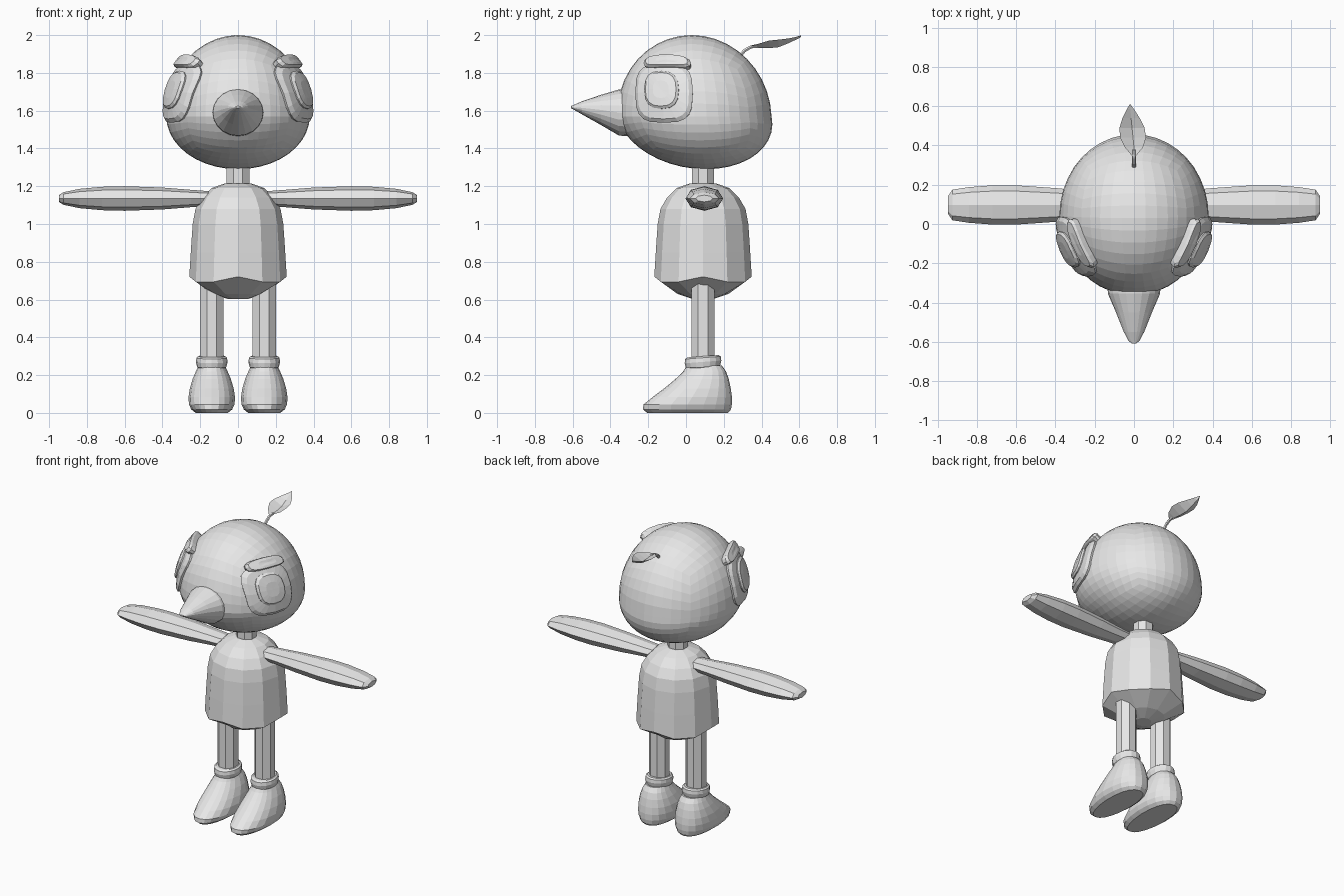
import bpy, bmesh, math
from mathutils import Vector

if "Cube" in bpy.data.objects:
    bpy.data.objects.remove(bpy.data.objects["Cube"])

grey = bpy.data.materials.new("plain_grey")
grey.diffuse_color = (0.8, 0.8, 0.8, 1)
grey.use_nodes = True
grey.node_tree.nodes["Principled BSDF"].inputs["Base Color"].default_value = grey.diffuse_color


def finish(name, bm):
    bmesh.ops.recalc_face_normals(bm, faces=bm.faces[:])
    me = bpy.data.meshes.new(name)
    bm.to_mesh(me)
    bm.free()
    me.materials.append(grey)
    ob = bpy.data.objects.new(name, me)
    bpy.context.collection.objects.link(ob)
    return ob


def loft(name, rings):
    """Skin closed rings of equal length and cap both ends."""
    bm = bmesh.new()
    rows = [[bm.verts.new(p) for p in r] for r in rings]
    n = len(rows[0])
    for a, b in zip(rows, rows[1:]):
        for i in range(n):
            j = (i + 1) % n
            bm.faces.new((a[i], a[j], b[j], b[i]))
    for r in (rows[0], rows[-1]):
        c = bm.verts.new(sum((v.co for v in r), Vector()) / n)
        for i in range(n):
            bm.faces.new((r[i], r[(i + 1) % n], c))
    return finish(name, bm)


def angles(n, start=0.0):
    return [start + 2 * math.pi * i / n for i in range(n)]


def power(v, e):
    return math.copysign(abs(v) ** e, v)


# Head: spherified cube, taller above its widest line, chin pushed back
HX, HY, HZ = 0.38, 0.408, 1.57


def head_mid(s):
    return 0.045 - 0.06 * min(s, 0) - 0.015 * max(s, 0)


bm = bmesh.new()
bmesh.ops.create_cube(bm, size=2)
bmesh.ops.subdivide_edges(bm, edges=bm.edges[:], cuts=9, use_grid_fill=True)
for v in bm.verts:
    p = Vector([math.tan(c * math.pi / 4) for c in v.co]).normalized()
    v.co = (p.x * HX, head_mid(p.z) + p.y * HY,
            HZ + p.z * (0.43 if p.z > 0 else 0.28))
finish("head", bm)


def on_head(y, z, off, side):
    """Point of the head's side surface at (y, z), lifted by off."""
    hz = 0.43 if z > HZ else 0.28
    s = (z - HZ) / hz
    t = (y - head_mid(s)) / HY
    x = HX * math.sqrt(max(0.02, 1 - s * s - t * t))
    p = Vector((x, y, z)) + off * Vector((x / HX ** 2, t / HY, s / hz)).normalized()
    p.x *= side
    return p


def patch(name, side, cy, cz, hy, hz, low, lift, expo, n, bend=0.0):
    """Rounded plate that follows the curve of the head."""
    rings = []
    for k, off in ((1, low), (1, lift * 0.75 + low * 0.25), (0.87, lift), (0.45, lift)):
        ring = []
        for a in angles(n):
            u = power(math.cos(a), 2 / expo) * k
            w = power(math.sin(a), 2 / expo) * k
            ring.append(on_head(cy + hy * u, cz + hz * w - bend * u * u, off, side))
        rings.append(ring)
    loft(name, rings)


# Beak: tapering ellipses with a slightly flattened tip (y, z, rx, rz)
beak = [(-0.22, 1.59, 0.14, 0.13), (-0.355, 1.59, 0.133, 0.122),
        (-0.45, 1.604, 0.092, 0.08), (-0.55, 1.615, 0.052, 0.035),
        (-0.595, 1.618, 0.028, 0.012), (-0.61, 1.619, 0.01, 0.005)]
loft("beak", [[(rx * math.cos(a), y, z + rz * math.sin(a)) for a in angles(20)]
              for y, z, rx, rz in beak])

# Neck
CY = 0.09
loft("neck", [[(0.065 * math.cos(a), CY + 0.062 * math.sin(a), z)
               for a in angles(8, math.pi / 8)] for z in (1.15, 1.36)])

# Body: twelve-sided bell with a wavy hem and shallow base (radius, z, wave)
body = [(0.05, 0.602, 0), (0.135, 0.63, 0), (0.258, 0.703, 0.018), (0.25, 0.85, 0),
        (0.24, 1.0, 0), (0.225, 1.08, 0), (0.19, 1.14, 0), (0.14, 1.19, 0), (0.07, 1.215, 0)]
loft("body", [[(r * math.cos(a), CY + r * math.sin(a), z + w * math.cos(4 * a))
               for a in angles(12)] for r, z, w in body])

# Leaf sprout: thin curved stem and a cupped blade
stem = [(0.28, 1.885), (0.31, 1.918), (0.34, 1.936), (0.38, 1.943)]
loft("sprout_stem", [[(0.01 * math.cos(a), y - 0.006 * math.sin(a), z + 0.008 * math.sin(a))
                      for a in angles(6)] for y, z in stem])
blade = [(0.345, 1.937, 0.008, 0.008, 0), (0.39, 1.938, 0.046, 0.018, 0),
         (0.44, 1.937, 0.066, 0.034, -0.005), (0.49, 1.942, 0.064, 0.034, -0.01),
         (0.54, 1.962, 0.044, 0.02, -0.015), (0.585, 1.983, 0.018, 0.008, -0.018),
         (0.61, 1.996, 0.002, 0.002, -0.02)]
loft("sprout_leaf", [[(c - w, y, z + cup), (c, y, z + 0.004), (c + w, y, z + cup),
                      (c, y, z - 0.006)] for y, z, w, cup, c in blade])

# Profiles shared by both sides
arm = [(0.14, 0.065, 0.038), (0.25, 0.072, 0.046), (0.4, 0.086, 0.058), (0.6, 0.1, 0.065),
       (0.72, 0.1, 0.062), (0.84, 0.091, 0.051), (0.925, 0.078, 0.033), (0.948, 0.045, 0.018)]
cuff = [(0.075, -0.034), (0.084, -0.026), (0.09, 0), (0.087, 0.022), (0.076, 0.03)]
# Shoe sections: height, heel y, toe y, half width
shoe = [(0.005, 0.222, -0.205, 0.085), (0.018, 0.238, -0.228, 0.108),
        (0.045, 0.243, -0.225, 0.121), (0.085, 0.243, -0.175, 0.123),
        (0.13, 0.237, -0.115, 0.116), (0.18, 0.226, -0.055, 0.101),
        (0.22, 0.212, -0.015, 0.084), (0.25, 0.19, 0.005, 0.07)]

for side, tag in ((-1, "left"), (1, "right")):
    # Eye plate, pupil and brow
    patch("eye_plate_" + tag, side, -0.112, 1.69, 0.148, 0.152, -0.02, 0.022, 3.2, 20)
    patch("pupil_" + tag, side, -0.12, 1.703, 0.086, 0.095, 0.0, 0.037, 2.6, 16)
    patch("brow_" + tag, side, -0.09, 1.846, 0.117, 0.028, -0.01, 0.043, 3.0, 16, 0.012)
    # Arm
    loft("arm_" + tag, [[(side * x, 0.097 + ry * math.cos(a), 1.135 + rz * math.sin(a))
                         for a in angles(8)] for x, ry, rz in arm])
    # Leg
    cx = side * 0.139
    loft("leg_" + tag, [[(cx + 0.066 * math.cos(a), CY + 0.066 * math.sin(a), z)
                         for a in angles(8, math.pi / 8)] for z in (0.23, 0.7)])
    # Cuff, tilted down towards the toe
    loft("cuff_" + tag, [[(cx + 0.93 * r * math.cos(a), CY + 1.08 * r * math.sin(a),
                           0.27 + h + 0.08 * r * math.sin(a))
                          for a in angles(16)] for r, h in cuff])
    # Shoe, narrower at the toe
    rings = []
    for z, heel, toe, w in shoe:
        m, h = (heel + toe) / 2, (heel - toe) / 2
        rings.append([(cx + w * power(math.cos(a), 0.85) * (1 + 0.15 * min(0, math.sin(a))),
                       m + h * power(math.sin(a), 0.85), z) for a in angles(20)])
    rings[0] = [(x, y, 0.0) for x, y, z in rings[0]]
    loft("shoe_" + tag, rings)
